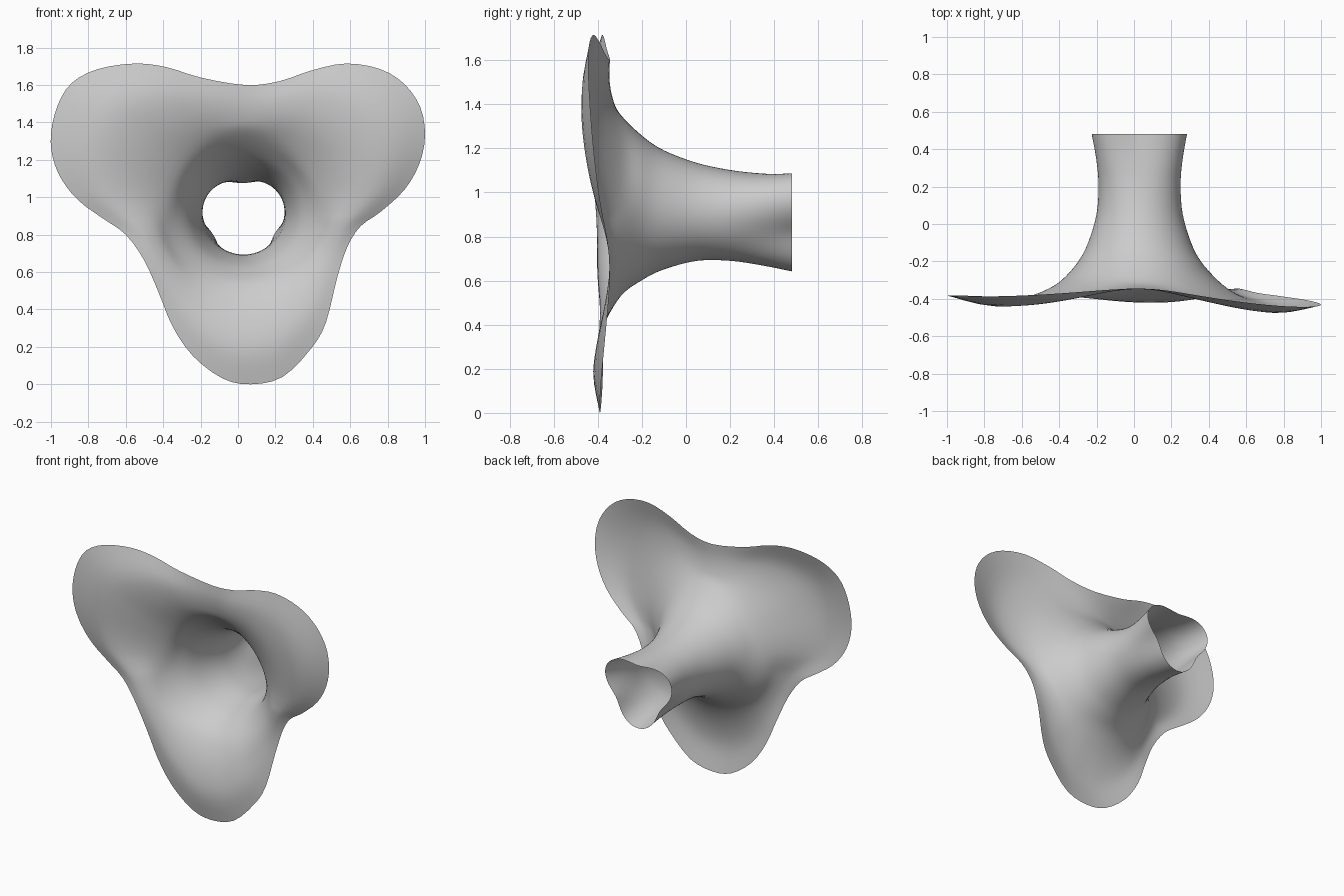
import bpy, bmesh, math
from mathutils import Vector

if "Cube" in bpy.data.objects:
    bpy.data.objects.remove(bpy.data.objects["Cube"])

CX, CZ = 0.03, 0.93          # centre of the flare, front view

# outline of the three-lobed rim, front view (x, z), clockwise from the top notch
RIM = [(0.04, 1.60), (0.22, 1.62), (0.40, 1.68), (0.58, 1.715), (0.76, 1.685), (0.89, 1.605),
       (0.975, 1.48), (1.0, 1.33), (0.97, 1.18), (0.89, 1.04), (0.76, 0.92), (0.655, 0.845),
       (0.585, 0.735), (0.53, 0.57), (0.47, 0.33), (0.39, 0.19), (0.24, 0.04), (0.07, 0.0),
       (-0.08, 0.03), (-0.24, 0.15), (-0.35, 0.31), (-0.42, 0.48), (-0.5, 0.66), (-0.6, 0.80),
       (-0.72, 0.885), (-0.85, 0.98), (-0.94, 1.09), (-0.99, 1.21), (-1.0, 1.34), (-0.965, 1.49),
       (-0.89, 1.61), (-0.75, 1.685), (-0.55, 1.715), (-0.38, 1.695), (-0.2, 1.64)]

# tube sections: y, centre height, mean radius, three-lobe amplitude, width factor
TUBE = [(0.48, 0.897, 0.217, 0.038, 1.08), (0.34, 0.898, 0.208, 0.020, 1.07),
        (0.20, 0.902, 0.206, 0.006, 1.06), (0.05, 0.912, 0.222, 0.0, 1.04),
        (-0.10, 0.921, 0.270, 0.0, 1.02), (-0.20, 0.930, 0.328, 0.0, 1.0),
        (-0.30, 0.935, 0.416, -0.006, 1.0)]


def catmull(a, b, c, d, t):
    return 0.5 * (2 * b + (c - a) * t + (2 * a - 5 * b + 4 * c - d) * t * t
                  + (3 * b - a - 3 * c + d) * t ** 3)


def smooth(pts, steps, closed):
    n, out = len(pts), []
    def get(i):
        return pts[i % n] if closed else pts[max(0, min(n - 1, i))]
    for i in range(n if closed else n - 1):
        for k in range(steps):
            out.append(catmull(get(i - 1), get(i), get(i + 1), get(i + 2), k / steps))
    return out if closed else out + [pts[-1]]


def bump(a, deg, power):
    return max(0.0, math.cos(a - math.radians(deg))) ** power


def profile(p):
    """Line of points from the tube end to one rim point."""
    a = math.atan2(p.y - CZ, p.x - CX)
    c, s = math.cos(a), math.sin(a)
    lobe = math.cos(3 * (a - math.radians(31)))
    w = (1 + lobe) / 2
    pts = []
    for y, z, r, amp, wide in TUBE:
        r += amp * lobe
        pts.append(Vector((CX + r * c * wide, y, z + r * s)))
    # petals bulge forward, then curl back at the rim; the left notch lies further forward
    bulge = -0.445 - 0.020 * c - 0.025 * s
    tip = -0.402 - 0.026 * c - 0.012 * s - 0.03 * bump(a, 60, 8)
    left = 0.06 * bump(a, 197, 2)
    start = pts[-1].copy()
    for t, y_lobe, y_notch in ((0.3, -0.3 + (bulge + 0.3) * 0.70, -0.333 - left * 0.5),
                               (0.65, bulge, -0.347 - left * 0.85), (1.0, tip, -0.345 - left)):
        q = start.lerp(Vector((p.x, 0, p.y)), t)
        q.y = y_lobe * w + y_notch * (1 - w)
        pts.append(q)
    return smooth(pts, 4, False)


# flared trumpet: sweep the profiles around the tube axis
bm = bmesh.new()
columns = [[bm.verts.new(q) for q in profile(p)] for p in smooth([Vector(q) for q in RIM], 3, True)]
for i, c in enumerate(columns):
    d = columns[(i + 1) % len(columns)]
    for j in range(len(c) - 1):
        bm.faces.new((c[j], c[j + 1], d[j + 1], d[j])).smooth = True
bmesh.ops.recalc_face_normals(bm, faces=bm.faces)
mesh = bpy.data.meshes.new("flared_trumpet")
bm.to_mesh(mesh)
bm.free()
bpy.context.collection.objects.link(bpy.data.objects.new("flared_trumpet", mesh))
